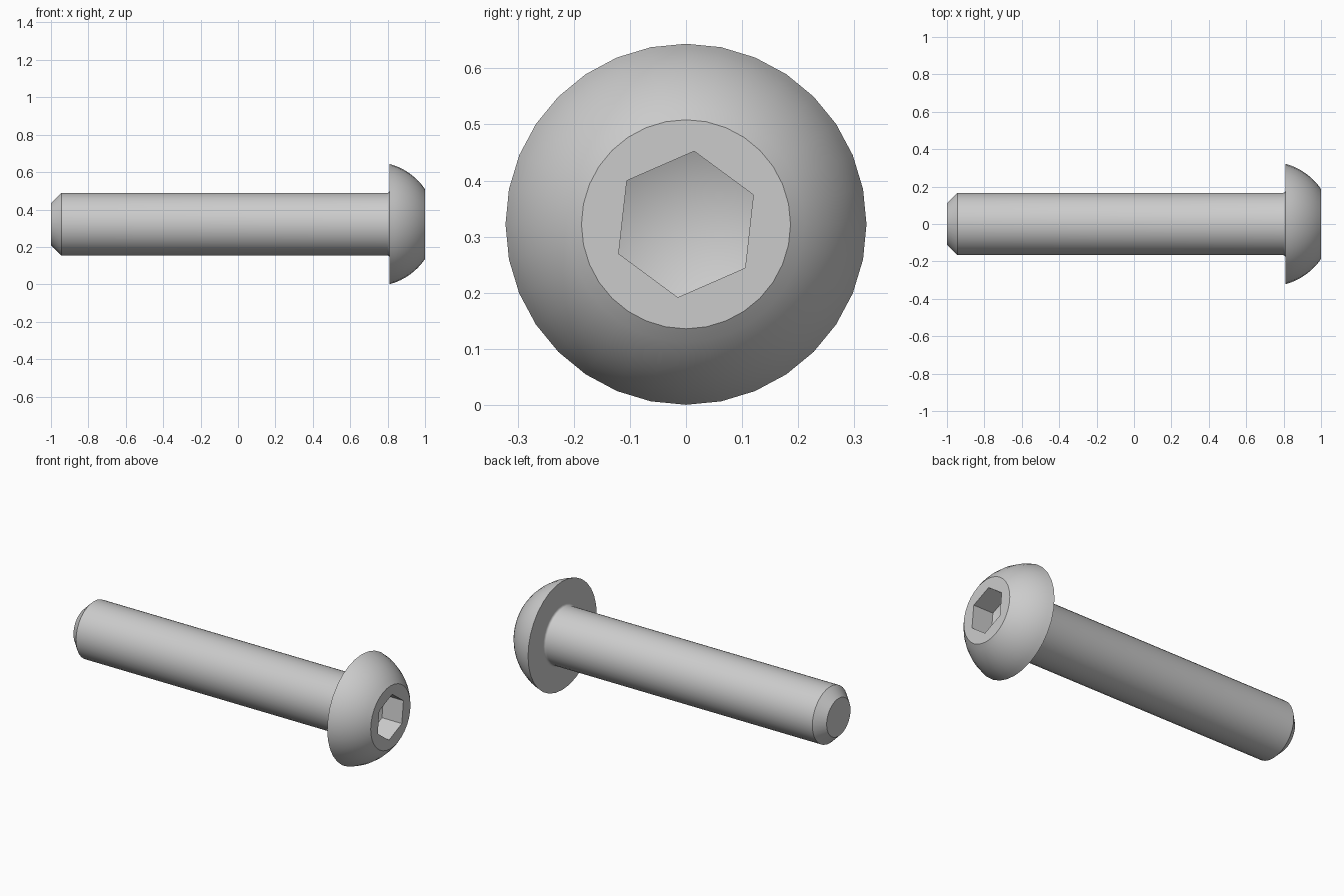
import bpy, bmesh, math

SEGMENTS = 32
AXIS_Z = 0.322

cube = bpy.data.objects.get("Cube")
if cube:
    bpy.data.objects.remove(cube, do_unlink=True)

steel = bpy.data.materials.new("steel grey")
steel.use_nodes = True
steel.diffuse_color = (0.6, 0.6, 0.6, 1)
steel.node_tree.nodes["Principled BSDF"].inputs["Base Color"].default_value = (0.6, 0.6, 0.6, 1)


def ring(bm, x, radius, count=SEGMENTS, turn=0.0):
    """Circle of vertices around the long axis."""
    angles = [turn + math.tau * i / count for i in range(count)]
    return [bm.verts.new((x, radius * math.cos(a), AXIS_Z + radius * math.sin(a))) for a in angles]


def skin(bm, a, b):
    """Quads between two rings of equal count."""
    n = len(a)
    for i in range(n):
        j = (i + 1) % n
        bm.faces.new((a[i], a[j], b[j], b[i]))


def lathe(bm, profile):
    rings = [ring(bm, x, r) for x, r in profile]
    for a, b in zip(rings, rings[1:]):
        skin(bm, a, b)
    return rings


def loop_edges(bm, verts):
    return [bm.edges.get((v, verts[i - 1])) or bm.edges.new((v, verts[i - 1]))
            for i, v in enumerate(verts)]


def finish(bm, name):
    mesh = bpy.data.meshes.new(name)
    bm.to_mesh(mesh)
    bm.free()
    mesh.materials.append(steel)
    obj = bpy.data.objects.new(name, mesh)
    bpy.context.collection.objects.link(obj)
    bpy.ops.object.select_all(action='DESELECT')
    obj.select_set(True)
    bpy.context.view_layer.objects.active = obj
    bpy.ops.object.shade_smooth_by_angle(angle=math.radians(32))


# Shank: chamfered tip, straight body, small fillet under the head
shank_r, seat_x, fillet = 0.167, 0.81, 0.012
profile = [(-1, 0.112), (-0.945, shank_r)]
for i in range(5):
    a = math.pi / 2 * i / 4
    profile.append((seat_x - fillet + fillet * math.sin(a),
                    shank_r + fillet * (1 - math.cos(a))))
bm = bmesh.new()
rings = lathe(bm, profile)
bm.faces.new(rings[0])
# the end at the head stays open, so orient faces from the tip
bmesh.ops.recalc_face_normals(bm, faces=bm.faces)
finish(bm, "shank")

# Head: flat underside and a spherical dome cut off by a flat face
dome_x, dome_r = 0.724, 0.333
start = math.acos((seat_x - dome_x) / dome_r)
end = math.acos((1 - dome_x) / dome_r)
profile = [(seat_x, shank_r + fillet)]
for i in range(9):
    a = start + (end - start) * i / 8
    profile.append((dome_x + dome_r * math.cos(a), dome_r * math.sin(a)))
bm = bmesh.new()
rim = lathe(bm, profile)[-1]

# Hex socket: flat face around it, straight walls, pointed floor
turn = math.radians(23.6)
mouth = ring(bm, 1, 0.131, 6, turn)
floor = ring(bm, 0.87, 0.131, 6, turn)
bmesh.ops.triangle_fill(bm, use_beauty=True,
                        edges=loop_edges(bm, rim) + loop_edges(bm, mouth))
skin(bm, mouth, floor)
tip = bm.verts.new((0.81, 0, AXIS_Z))
for i in range(6):
    bm.faces.new((floor[i - 1], floor[i], tip))
bmesh.ops.recalc_face_normals(bm, faces=bm.faces)
finish(bm, "head")
